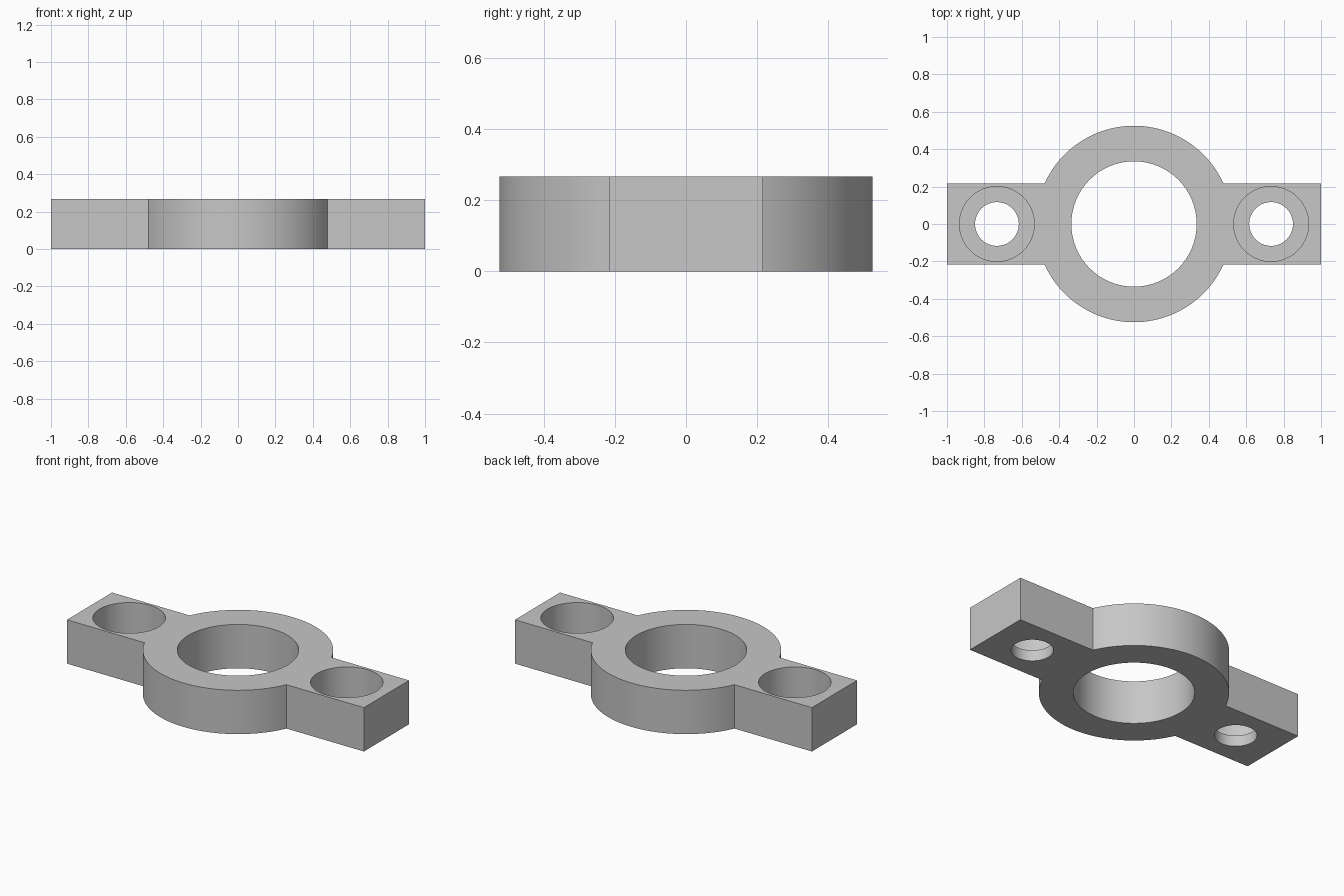
import bpy
import bmesh
from math import asin, cos, sin, pi, radians

if "Cube" in bpy.data.objects:
    bpy.data.objects.remove(bpy.data.objects["Cube"], do_unlink=True)

HEIGHT = 0.267
HALF_LENGTH, HALF_WIDTH = 1.0, 0.217
RING_OUTER, RING_INNER = 0.525, 0.335
BOLT_X, BOLT_R = 0.733, 0.117
BORE_R, BORE_FLOOR = 0.2, 0.067
SEGMENTS = 96

grey = bpy.data.materials.new("plain grey")
grey.use_nodes = True
colour = (0.57, 0.57, 0.57, 1)
grey.diffuse_color = colour
grey.node_tree.nodes["Principled BSDF"].inputs["Base Color"].default_value = colour


def add_object(name, bm):
    bmesh.ops.recalc_face_normals(bm, faces=bm.faces)
    mesh = bpy.data.meshes.new(name)
    bm.to_mesh(mesh)
    bm.free()
    mesh.materials.append(grey)
    obj = bpy.data.objects.new(name, mesh)
    bpy.context.collection.objects.link(obj)
    return obj


def prism(name, outline, height):
    bm = bmesh.new()
    base = bm.faces.new([bm.verts.new((x, y, 0)) for x, y in outline])
    top = bmesh.ops.extrude_face_region(bm, geom=[base], use_keep_orig=True)["geom"]
    verts = [v for v in top if isinstance(v, bmesh.types.BMVert)]
    bmesh.ops.translate(bm, verts=verts, vec=(0, 0, height))
    return add_object(name, bm)


def turned_cutter(name, profile, x):
    """Closed solid of revolution from (radius, z) steps, bottom to top."""
    bm = bmesh.new()
    rings = [[bm.verts.new((x + r * cos(2 * pi * i / SEGMENTS),
                            r * sin(2 * pi * i / SEGMENTS), z))
              for i in range(SEGMENTS)] for r, z in profile]
    for low, high in zip(rings, rings[1:]):
        for i in range(SEGMENTS):
            j = (i + 1) % SEGMENTS
            bm.faces.new((low[i], low[j], high[j], high[i]))
    bm.faces.new(rings[0])
    bm.faces.new(rings[-1])
    obj = add_object(name, bm)
    obj.hide_render = True
    return obj


# Round ring with a flat lug on each side, as one outline
start = asin(HALF_WIDTH / RING_OUTER)
steps = SEGMENTS // 2
arc = [start + (pi - 2 * start) * i / steps for i in range(steps + 1)]
half = [(HALF_LENGTH, HALF_WIDTH)]
half += [(RING_OUTER * cos(a), RING_OUTER * sin(a)) for a in arc]
half += [(-HALF_LENGTH, HALF_WIDTH)]
outline = half + [(-x, -y) for x, y in half]
body = prism("flange_body", outline, HEIGHT)

# Centre bore and two counterbored bolt holes
below, above = -0.1, HEIGHT + 0.1
bolt_profile = [(BOLT_R, below), (BOLT_R, BORE_FLOOR),
                (BORE_R, BORE_FLOOR), (BORE_R, above)]
cutters = [turned_cutter("centre_bore_cutter",
                         [(RING_INNER, below), (RING_INNER, above)], 0)]
for side, name in ((1, "left"), (-1, "right")):
    cutters.append(turned_cutter(name + "_bolt_cutter", bolt_profile, side * BOLT_X))

bpy.ops.object.select_all(action="DESELECT")
body.select_set(True)
bpy.context.view_layer.objects.active = body
for cutter in cutters:
    mod = body.modifiers.new(cutter.name, "BOOLEAN")
    mod.operation = "DIFFERENCE"
    mod.solver = "EXACT"
    mod.object = cutter
    bpy.ops.object.modifier_apply(modifier=mod.name)
for cutter in cutters:
    bpy.data.objects.remove(cutter, do_unlink=True)

bpy.ops.object.shade_smooth_by_angle(angle=radians(30))
